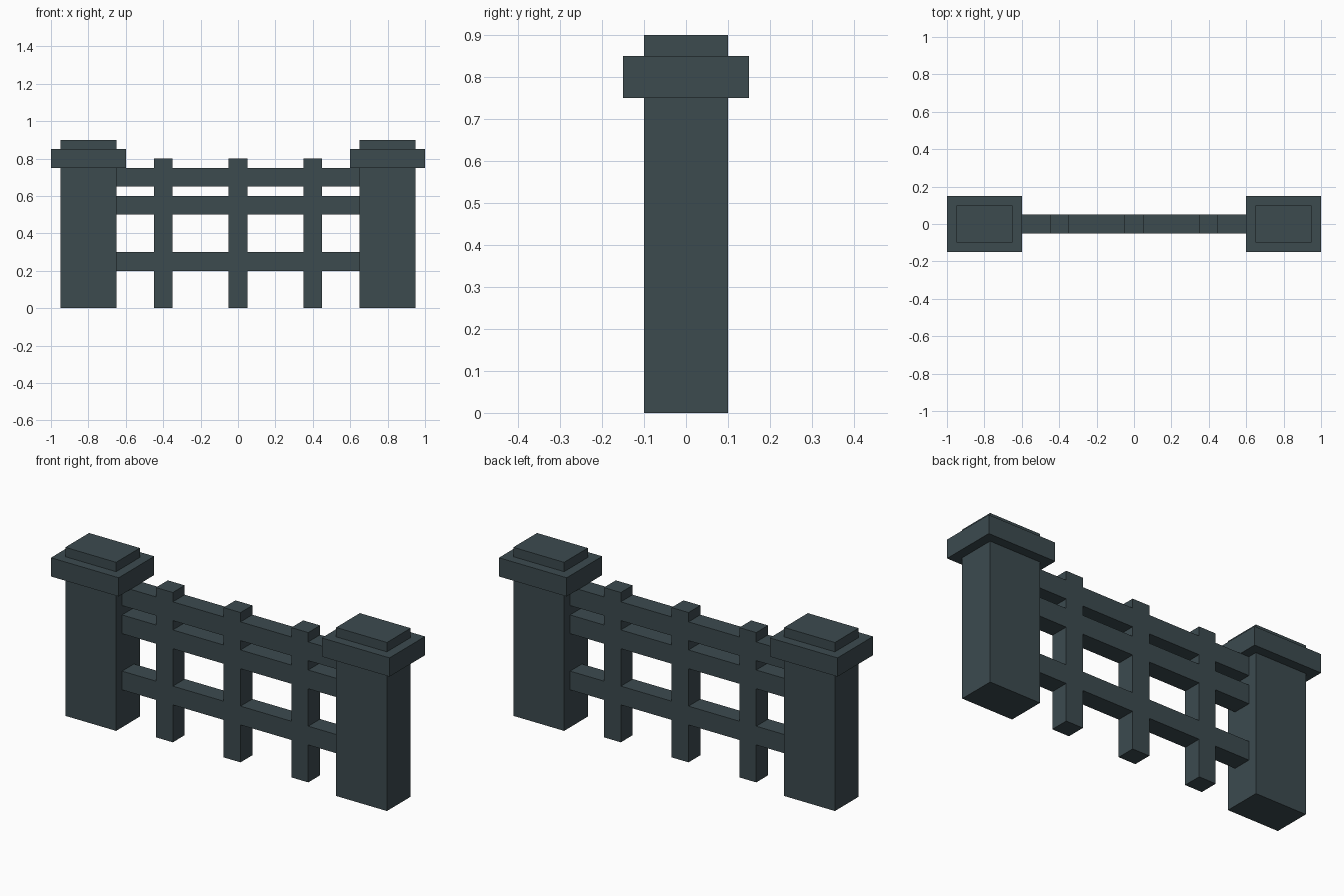
import bpy
import bmesh
from mathutils import Matrix, Vector

cube = bpy.data.objects.get("Cube")
if cube:
    bpy.data.objects.remove(cube, do_unlink=True)

# Single slate colour
slate = bpy.data.materials.new("dark_slate")
slate.use_nodes = True
colour = (0.045, 0.069, 0.078, 1.0)
slate.diffuse_color = colour
bsdf = slate.node_tree.nodes["Principled BSDF"]
bsdf.inputs["Base Color"].default_value = colour
bsdf.inputs["Roughness"].default_value = 0.8


def box(name, x, y, z):
    """Box spanning the (low, high) ranges x, y and z."""
    size = Vector((x[1] - x[0], y[1] - y[0], z[1] - z[0]))
    centre = Vector((sum(x) / 2, sum(y) / 2, sum(z) / 2))
    bm = bmesh.new()
    bmesh.ops.create_cube(bm, size=1.0, matrix=Matrix.Diagonal(size).to_4x4())
    mesh = bpy.data.meshes.new(name)
    bm.to_mesh(mesh)
    bm.free()
    mesh.materials.append(slate)
    obj = bpy.data.objects.new(name, mesh)
    obj.location = centre
    bpy.context.collection.objects.link(obj)
    return obj


# Stone pillars: shaft, wide cap and raised top block
for side, cx in (("left", 0.8), ("right", -0.8)):
    for part, half_x, half_y, z in (
        ("shaft", 0.15, 0.10, (0.0, 0.75)),
        ("cap", 0.20, 0.15, (0.75, 0.85)),
        ("top", 0.15, 0.10, (0.85, 0.90)),
    ):
        box(f"{side}_pillar_{part}", (cx - half_x, cx + half_x), (-half_y, half_y), z)

# Upright bars between the pillars
HALF = 0.05
bar_centres = (-0.4, 0.0, 0.4)
for i, cx in enumerate(bar_centres, 1):
    box(f"upright_bar_{i}", (cx - HALF, cx + HALF), (-HALF, HALF), (0.0, 0.8))

# Rails fill the gaps between bars and pillars, flush with the bars
starts = [-0.65] + [c + HALF for c in bar_centres]
ends = [c - HALF for c in bar_centres] + [0.65]
for rail, z in (("lower", (0.2, 0.3)), ("middle", (0.5, 0.6)), ("upper", (0.65, 0.75))):
    for i, gap in enumerate(zip(starts, ends), 1):
        box(f"{rail}_rail_{i}", gap, (-HALF, HALF), z)
